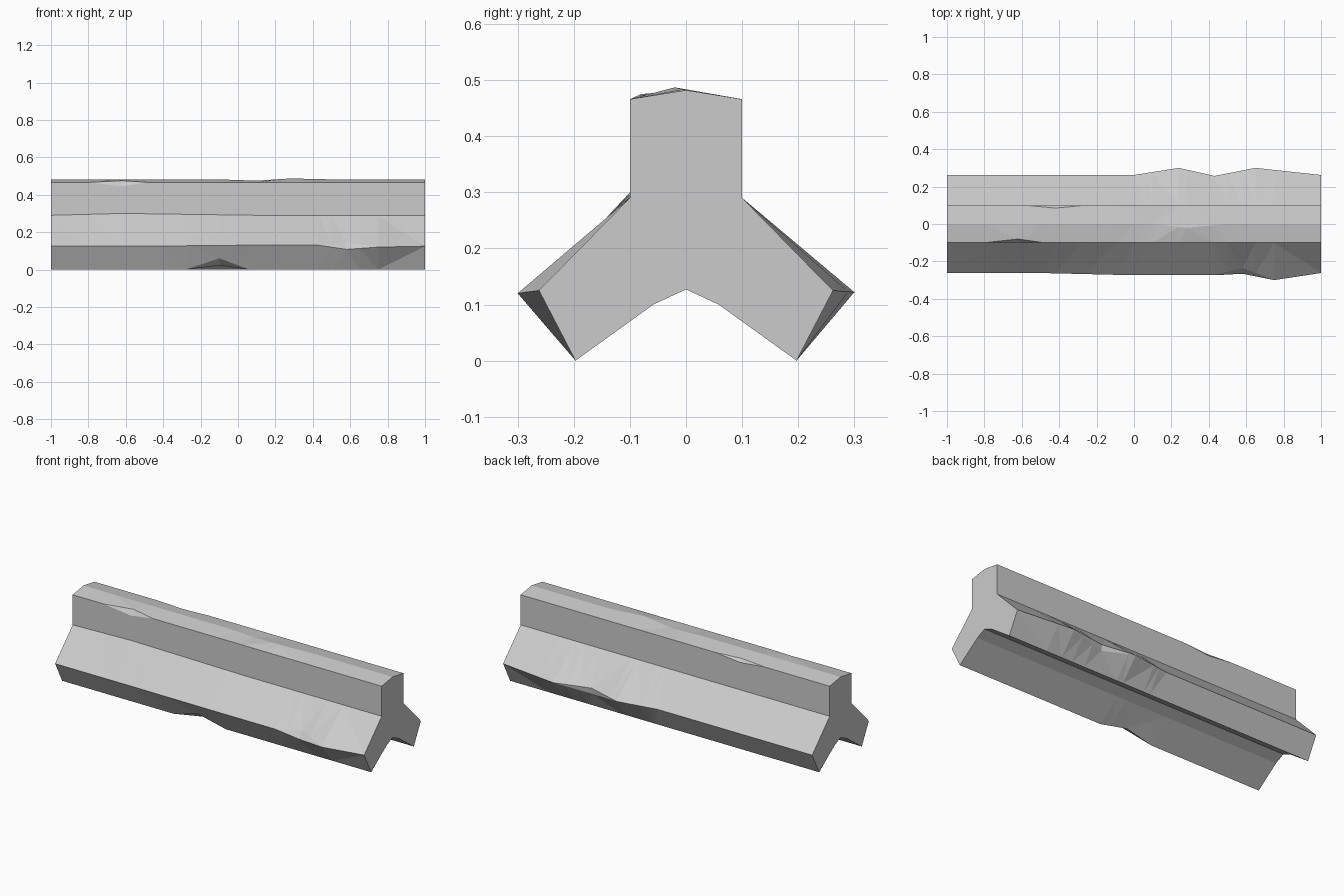
import bpy, bmesh

cube = bpy.data.objects.get("Cube")
if cube:
    bpy.data.objects.remove(cube, do_unlink=True)

grey = bpy.data.materials.new("stone grey")
grey.use_nodes = True
grey.diffuse_color = (0.6, 0.6, 0.6, 1)
grey.node_tree.nodes["Principled BSDF"].inputs["Base Color"].default_value = (0.6, 0.6, 0.6, 1)


def track(y, z, *keys):
    """One lengthwise edge: resting (y, z), then worn spots as (x, y, z)."""
    return [(-1, y, z), *keys, (1, y, z)]


def rest(x, edge):
    return (x, edge[0], edge[1])


TOP, SHOULDER, WAIST = (0, 0.482), (0.1, 0.466), (0.1, 0.29)
WING, FOOT, ARCH = (0.262, 0.125), (0.197, 0.0), (0.058, 0.1)


def front(edge):
    return (-edge[0], edge[1])


# Edges in order around the Y-shaped section; chipped edges are split in two
tracks = [
    track(*TOP, rest(-0.1, TOP), (0.1, 0, 0.475), (0.28, -0.02, 0.487), rest(0.5, TOP)),
    track(*front(SHOULDER), rest(-0.8, front(SHOULDER)), (-0.62, -0.08, 0.475),
          rest(-0.48, front(SHOULDER))),
    track(*front(SHOULDER), rest(-0.8, front(SHOULDER)), (-0.62, -0.1, 0.445),
          rest(-0.48, front(SHOULDER))),
    track(*front(WAIST), (-0.62, -0.1, 0.3), rest(0.1, front(WAIST))),
    track(*front(WING), rest(-0.5, front(WING)), (0, -0.274, 0.13), (0.43, -0.274, 0.13),
          (0.58, -0.235, 0.148), (0.75, -0.3, 0.12)),
    track(*front(WING), rest(-0.5, front(WING)), (0, -0.274, 0.13), (0.43, -0.274, 0.13),
          (0.58, -0.266, 0.108), (0.75, -0.3, 0.12)),
    track(*front(FOOT), rest(-0.28, front(FOOT)), (-0.1, -0.23, 0.06), rest(0.06, front(FOOT))),
    track(*front(FOOT), rest(-0.28, front(FOOT)), (-0.1, -0.175, 0.022), rest(0.06, front(FOOT))),
    track(*front(ARCH)),
    track(0, 0.127),
    track(*ARCH),
    track(*FOOT),
    track(*WING, rest(0, WING), (0.24, 0.3, 0.122), (0.43, 0.252, 0.098), (0.65, 0.3, 0.122)),
    track(*WING, rest(0, WING), (0.24, 0.3, 0.122), (0.43, 0.257, 0.132), (0.65, 0.3, 0.122)),
    track(*WAIST),
    track(*SHOULDER, rest(-0.58, SHOULDER), (-0.42, 0.1, 0.45), rest(-0.26, SHOULDER)),
    track(*SHOULDER, rest(-0.58, SHOULDER), (-0.42, 0.085, 0.468), rest(-0.26, SHOULDER)),
]


def sample(keys, x):
    for a, b in zip(keys, keys[1:]):
        if x <= b[0]:
            t = (x - a[0]) / (b[0] - a[0])
            return (x, a[1] + t * (b[1] - a[1]), a[2] + t * (b[2] - a[2]))


# Loft the section through every station along the beam
stations = sorted({key[0] for keys in tracks for key in keys})
bm = bmesh.new()
rings = [[bm.verts.new(sample(keys, x)) for keys in tracks] for x in stations]
count = len(tracks)
for a, b in zip(rings, rings[1:]):
    for i in range(count):
        j = (i + 1) % count
        bm.faces.new((a[i], a[j], b[j], b[i]))
bm.faces.new(rings[0])
bm.faces.new(rings[-1])

# Close the unchipped split edges and tidy the skin
bmesh.ops.remove_doubles(bm, verts=bm.verts, dist=0.0005)
bmesh.ops.triangulate(bm, faces=bm.faces)
bmesh.ops.recalc_face_normals(bm, faces=bm.faces)
bmesh.ops.dissolve_limit(bm, angle_limit=0.01, verts=bm.verts, edges=bm.edges)

mesh = bpy.data.meshes.new("worn_beam")
bm.to_mesh(mesh)
bm.free()
mesh.materials.append(grey)
beam = bpy.data.objects.new("worn_beam", mesh)
bpy.context.collection.objects.link(beam)
